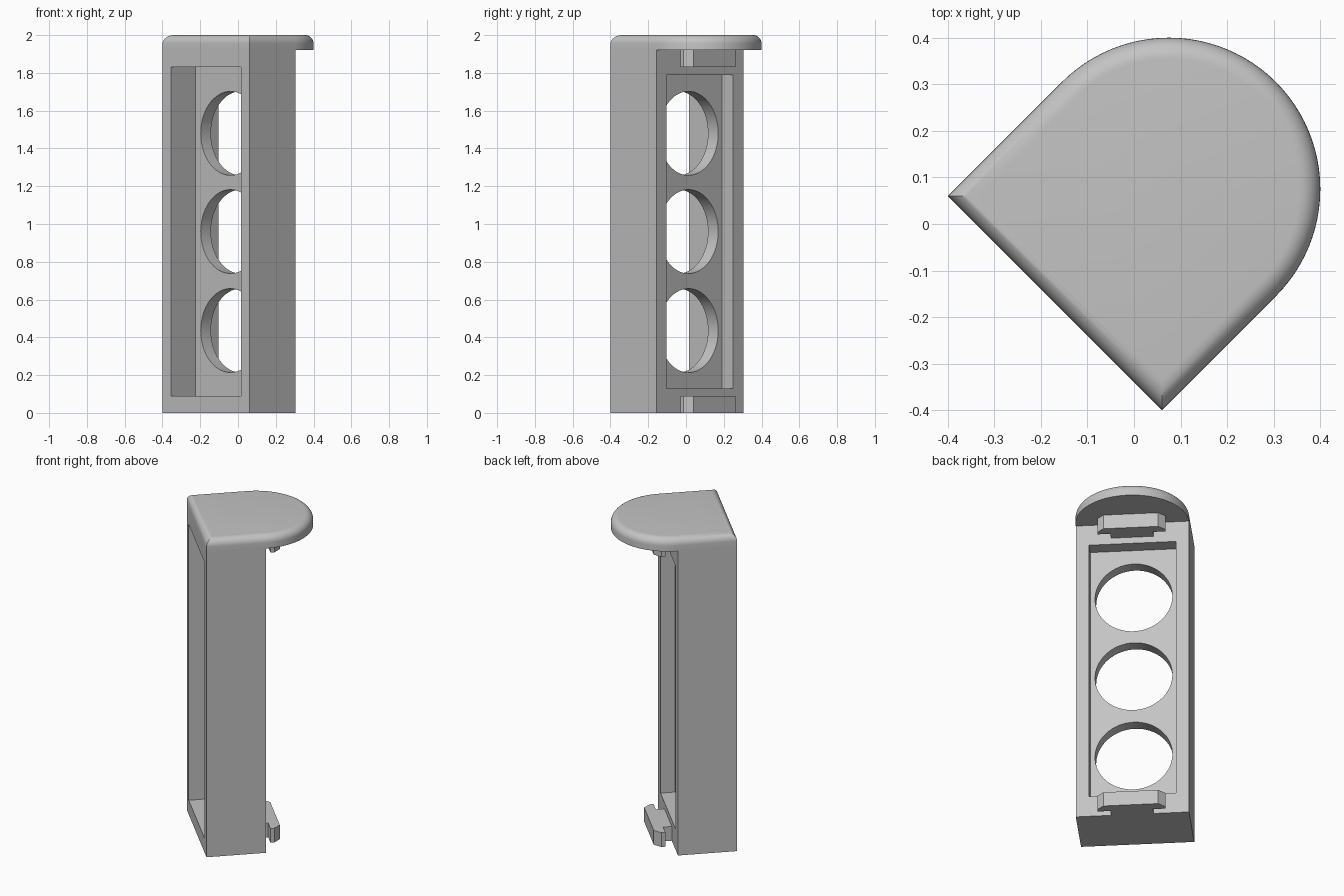
import bpy
import bmesh
from math import sin, cos, pi, radians
from mathutils import Matrix, Vector

cube = bpy.data.objects.get("Cube")
if cube:
    bpy.data.objects.remove(cube, do_unlink=True)

# Shared dimensions, in a frame turned 45 degrees about z
TURN = radians(-45)
HALF, FRONT, BACK = 0.325, -0.24, 0.104
CAP_Z, TOP, FILLET = 1.92, 2.0, 0.045

grey = bpy.data.materials.new("plain_grey")
grey.use_nodes = True
grey.diffuse_color = (0.55, 0.55, 0.55, 1)
grey.node_tree.nodes["Principled BSDF"].inputs["Base Color"].default_value = grey.diffuse_color


def finish(bm, name):
    bmesh.ops.recalc_face_normals(bm, faces=bm.faces)
    mesh = bpy.data.meshes.new(name)
    bm.to_mesh(mesh)
    bm.free()
    mesh.materials.append(grey)
    obj = bpy.data.objects.new(name, mesh)
    obj.rotation_euler.z = TURN
    bpy.context.collection.objects.link(obj)
    return obj


def loft(name, rings):
    """Closed solid through rings of equal point count."""
    bm = bmesh.new()
    loops = [[bm.verts.new(p) for p in ring] for ring in rings]
    for low, high in zip(loops, loops[1:]):
        for i in range(len(low)):
            j = (i + 1) % len(low)
            bm.faces.new((low[i], low[j], high[j], high[i]))
    bm.faces.new(loops[0][::-1])
    bm.faces.new(loops[-1])
    return finish(bm, name)


def prism(name, outline, z0, z1):
    return loft(name, [[(x, y, z) for x, y in outline] for z in (z0, z1)])


def box(name, half, y0, y1, z0, z1):
    return prism(name, [(-half, y0), (half, y0), (half, y1), (-half, y1)], z0, z1)


def hole(z):
    bm = bmesh.new()
    bmesh.ops.create_cone(bm, cap_ends=True, segments=64, radius1=0.222, radius2=0.222, depth=0.3,
                          matrix=Matrix.Translation((0, -0.02, z)) @ Matrix.Rotation(pi / 2, 4, "X"))
    return finish(bm, "hole_cutter")


def cut(obj, cutter):
    mod = obj.modifiers.new("cut", "BOOLEAN")
    mod.operation = "DIFFERENCE"
    mod.solver = "EXACT"
    mod.object = cutter
    bpy.context.view_layer.objects.active = obj
    bpy.ops.object.modifier_apply(modifier=mod.name)
    bpy.data.objects.remove(cutter, do_unlink=True)


def smooth(obj):
    bpy.ops.object.select_all(action="DESELECT")
    obj.select_set(True)
    bpy.context.view_layer.objects.active = obj
    bpy.ops.object.shade_smooth_by_angle(angle=radians(30))


# Body: upright block, recessed front and back, with three round holes through the web
body = box("body", HALF, FRONT, BACK, 0, CAP_Z)
cut(body, box("front_recess_cutter", 0.262, FRONT - 0.1, -0.057, 0.09, 1.83))
cut(body, box("back_recess_cutter", 0.249, 0.019, BACK + 0.1, 0.13, 1.79))
for z in (0.436, 0.96, 1.48):
    cut(body, hole(z))
smooth(body)


# Cap: straight front and sides, semicircular back, rounded upper rim
def cap_ring(inset, z, steps=48):
    r = HALF - inset
    arc = [(r * cos(pi * i / steps), 0.106 + r * sin(pi * i / steps), z) for i in range(steps + 1)]
    return [(-r, FRONT + inset, z), (r, FRONT + inset, z)] + arc


rings = [cap_ring(0, CAP_Z)]
for i in range(9):
    a = i / 8 * pi / 2
    rings.append(cap_ring(FILLET * (1 - cos(a)), TOP - FILLET * (1 - sin(a))))
smooth(loft("cap", rings))

# Clips: T-shaped tabs with chamfered outer corners on the back
half_clip = [(0.122, BACK), (0.122, 0.154), (0.195, 0.154), (0.195, 0.177), (0.157, 0.215)]
clip = half_clip + [(-x, y) for x, y in reversed(half_clip)]
prism("lower_clip", clip, 0, 0.09)
prism("upper_clip", clip, 1.83, CAP_Z)
